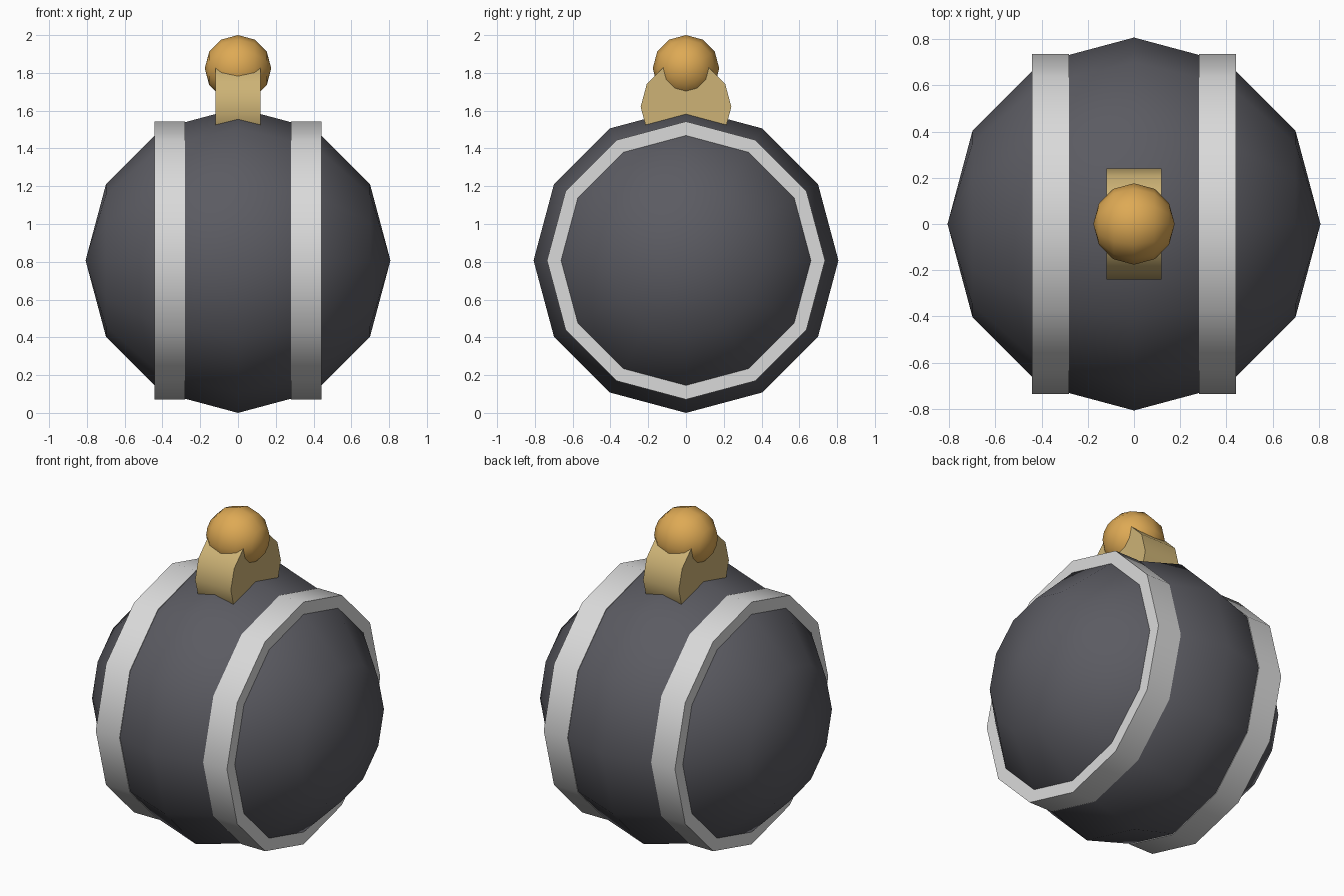
import bpy
import bmesh
import math
from mathutils import Matrix

cube = bpy.data.objects.get("Cube")
if cube:
    bpy.data.objects.remove(cube, do_unlink=True)

SIDES = 12
RADIUS = 0.807
TO_X = Matrix.Rotation(math.radians(90), 4, 'Y')  # turns the z axis onto x


def material(name, colour):
    mat = bpy.data.materials.new(name)
    mat.use_nodes = True
    mat.diffuse_color = (*colour, 1)
    mat.node_tree.nodes["Principled BSDF"].inputs["Base Color"].default_value = (*colour, 1)
    return mat


def finish(name, bm, mat, location):
    bmesh.ops.transform(bm, matrix=TO_X, verts=bm.verts)
    mesh = bpy.data.meshes.new(name)
    bm.to_mesh(mesh)
    bm.free()
    mesh.materials.append(mat)
    obj = bpy.data.objects.new(name, mesh)
    obj.location = location
    bpy.context.collection.objects.link(obj)
    bpy.ops.object.select_all(action='DESELECT')
    obj.select_set(True)
    bpy.context.view_layer.objects.active = obj
    bpy.ops.object.shade_smooth_by_angle(angle=math.radians(40))
    return obj


def ball(name, radius, mat, location):
    bm = bmesh.new()
    bmesh.ops.create_uvsphere(bm, u_segments=SIDES, v_segments=SIDES // 2, radius=radius)
    return finish(name, bm, mat, location)


def drum(name, radius, width, mat, location):
    bm = bmesh.new()
    bmesh.ops.create_cone(bm, cap_ends=True, segments=SIDES,
                          radius1=radius, radius2=radius, depth=width)
    return finish(name, bm, mat, location)


dark = material("dark grey", (0.105, 0.105, 0.122))
silver = material("light grey", (0.7, 0.7, 0.7))
tan = material("tan", (0.61, 0.45, 0.18))
amber = material("amber", (0.73, 0.4, 0.09))

# Round body with a band on each side
ball("body", RADIUS, dark, (0, 0, RADIUS))
for side, sign in (("left", 1), ("right", -1)):
    drum(side + "_band", 0.736, 0.16, silver, (sign * 0.361, 0, RADIUS))

# Mount on top, holding a small knob
drum("top_mount", 0.24, 0.24, tan, (0, 0, 1.62))
ball("top_knob", 0.176, amber, (0, 0, 1.824))
